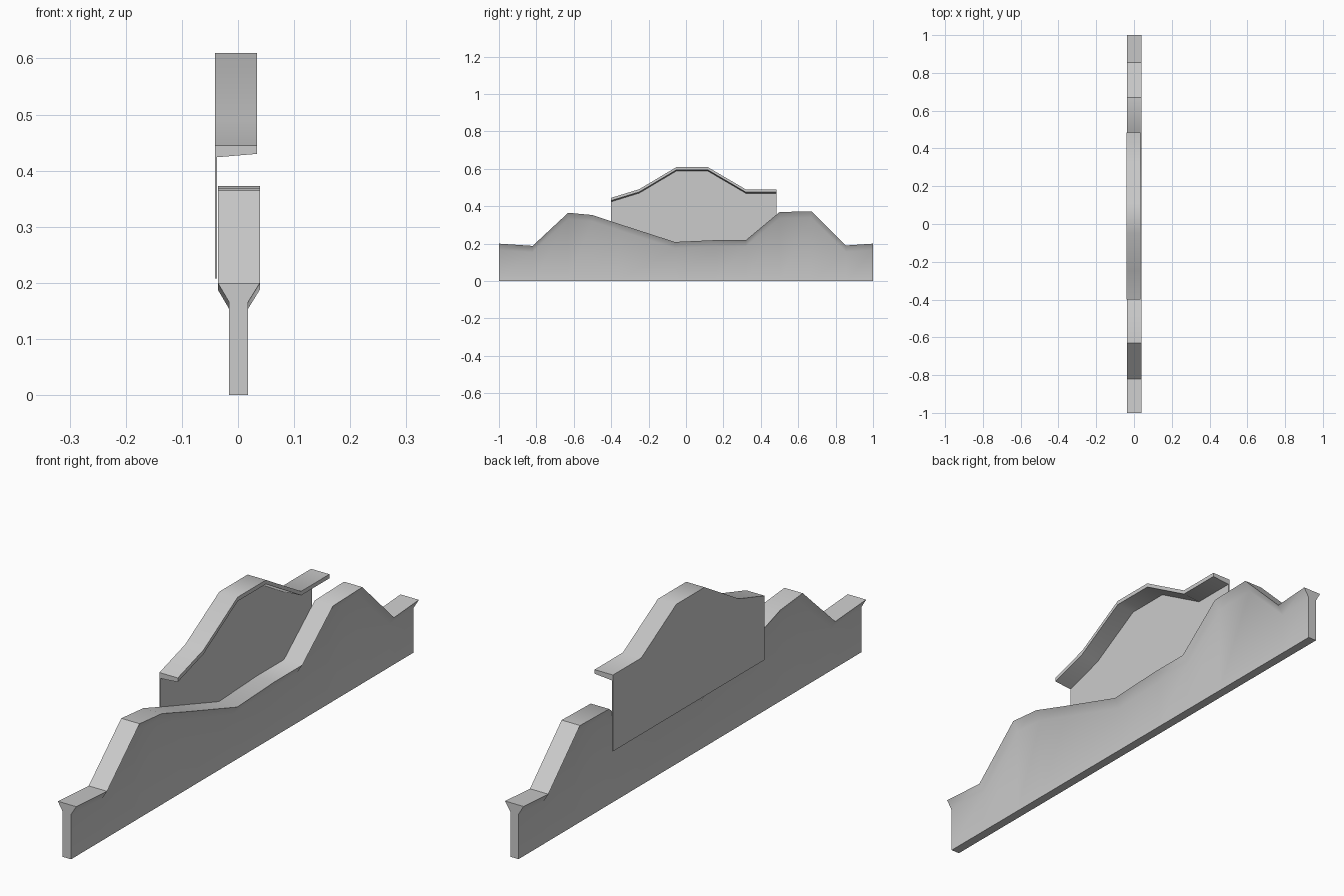
import bpy, bmesh, math

if "Cube" in bpy.data.objects:
    bpy.data.objects.remove(bpy.data.objects["Cube"])


def loft(name, ridge, section):
    """Sweep a cross-section along y. section(top) returns (x, z) points."""
    bm = bmesh.new()
    rings = [[bm.verts.new((x, y, z)) for x, z in section(top)] for y, top in ridge]
    n = len(rings[0])
    for a, b in zip(rings, rings[1:]):
        for i in range(n):
            j = (i + 1) % n
            bm.faces.new((a[i], a[j], b[j], b[i]))
    bm.faces.new(rings[0])
    bm.faces.new(rings[-1][::-1])
    bmesh.ops.recalc_face_normals(bm, faces=bm.faces)
    # split the caps and long strips cleanly into triangles
    bmesh.ops.triangulate(bm, faces=[f for f in bm.faces if len(f.verts) > 4])
    me = bpy.data.meshes.new(name)
    bm.to_mesh(me)
    bm.free()
    ob = bpy.data.objects.new(name, me)
    bpy.context.collection.objects.link(ob)
    bpy.ops.object.select_all(action='DESELECT')
    ob.select_set(True)
    bpy.context.view_layer.objects.active = ob
    bpy.ops.object.shade_smooth_by_angle(angle=math.radians(40))
    return ob


# lower wall: slim body that flares out to a wide flat top
def wall_section(top):
    neck = top - 0.034
    return [(-0.016, 0), (0.018, 0), (0.018, neck), (0.039, top),
            (-0.036, top), (-0.016, neck)]


loft("lower_wall",
     [(-1, 0.2), (-0.82, 0.188), (-0.63, 0.365), (-0.5, 0.353), (-0.36, 0.306),
      (-0.06, 0.209), (0.16, 0.219), (0.32, 0.219), (0.5, 0.369),
      (0.67, 0.373), (0.855, 0.19), (1, 0.2)],
     wall_section)


# upper panel: thin sheet on the left side with an overhanging top ledge
def panel_section(top):
    return [(-0.041, 0.208), (-0.037, 0.208), (-0.037, top - 0.021),
            (0.034, top - 0.015), (0.034, top), (-0.041, top)]


loft("upper_panel",
     [(-0.4, 0.445), (-0.25, 0.491), (-0.05, 0.61), (0.115, 0.61),
      (0.32, 0.49), (0.485, 0.49)],
     panel_section)
